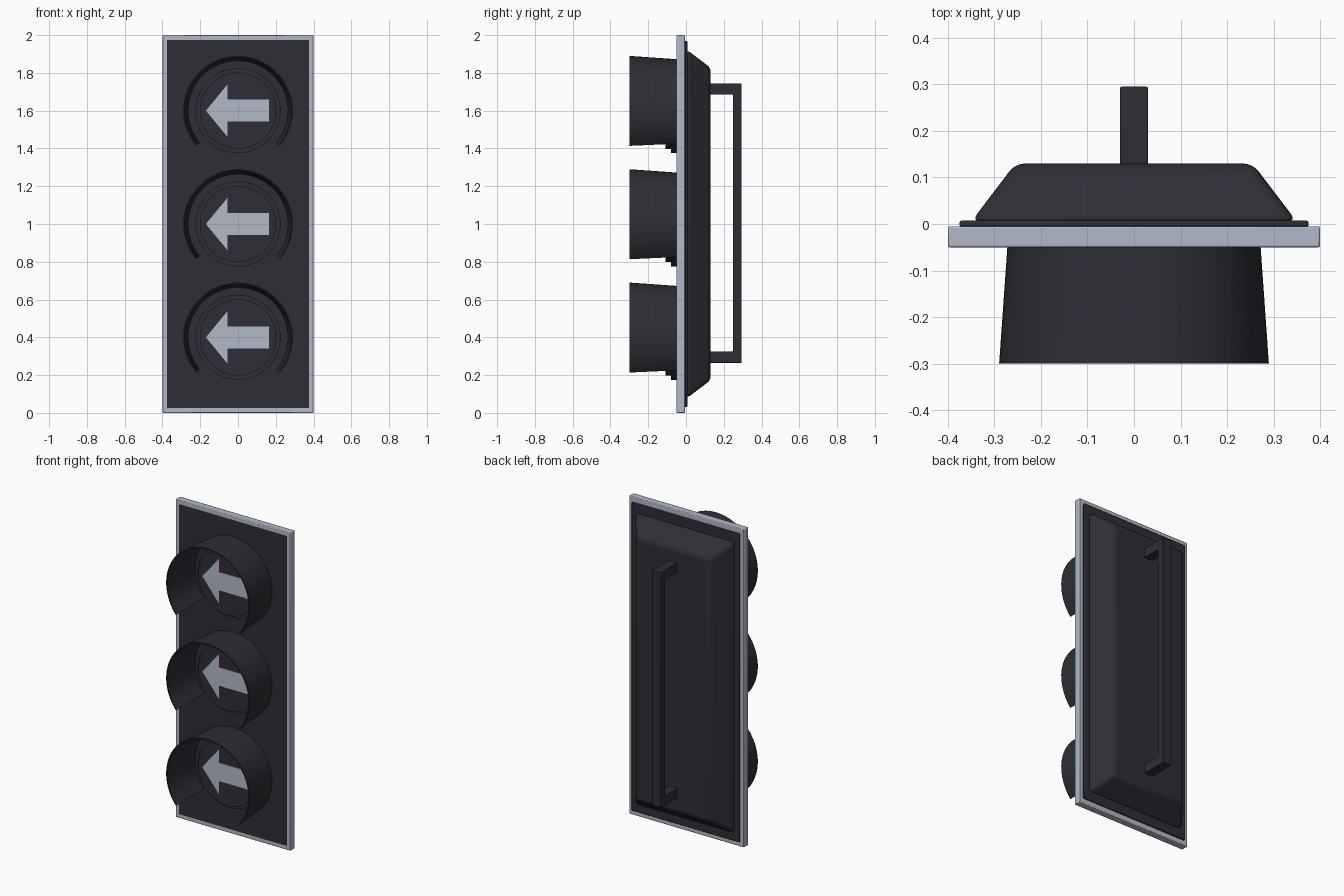
import bpy, bmesh, math
from mathutils import Vector

cube = bpy.data.objects.get("Cube")
if cube:
    bpy.data.objects.remove(cube, do_unlink=True)


def material(name, rgb):
    mat = bpy.data.materials.new(name)
    mat.use_nodes = True
    mat.diffuse_color = (*rgb, 1)
    mat.node_tree.nodes["Principled BSDF"].inputs["Base Color"].default_value = (*rgb, 1)
    return mat


DARK = material("charcoal plastic", (0.027, 0.027, 0.036))
LIGHT = material("pale grey", (0.45, 0.49, 0.57))


def finish(name, bm, *mats, bevel=0, segments=2, smooth=True):
    bmesh.ops.recalc_face_normals(bm, faces=bm.faces[:])
    mesh = bpy.data.meshes.new(name)
    bm.to_mesh(mesh)
    bm.free()
    obj = bpy.data.objects.new(name, mesh)
    bpy.context.collection.objects.link(obj)
    for mat in mats:
        mesh.materials.append(mat)
    if bevel:
        mod = obj.modifiers.new("Bevel", "BEVEL")
        mod.width, mod.segments, mod.limit_method = bevel, segments, "ANGLE"
        mod.angle_limit = math.radians(20)
    if smooth:
        bpy.ops.object.select_all(action="DESELECT")
        obj.select_set(True)
        bpy.context.view_layer.objects.active = obj
        bpy.ops.object.shade_smooth_by_angle(angle=math.radians(30))
    return obj


def prism(points, offset):
    """Extrude a closed polygon along an offset vector."""
    bm = bmesh.new()
    face = bm.faces.new([bm.verts.new(p) for p in points])
    new = bmesh.ops.extrude_face_region(bm, geom=[face])["geom"]
    bmesh.ops.translate(bm, vec=offset, verts=[v for v in new if isinstance(v, bmesh.types.BMVert)])
    return bm


def rectangle(half_x, half_z, y):
    return [(sx * half_x, y, 1 + sz * half_z) for sx, sz in ((-1, -1), (1, -1), (1, 1), (-1, 1))]


def ring_profile(name, profile, z, start, end, steps, closed):
    """Sweep (radius, y) points around the y axis at height z."""
    bm = bmesh.new()
    rows = []
    for i in range(steps + 1 - closed):
        a = math.radians(start + (end - start) * i / steps)
        rows.append([bm.verts.new((r * math.cos(a), y, z + r * math.sin(a))) for r, y in profile])
    pairs = list(zip(rows, rows[1:])) + ([(rows[-1], rows[0])] if closed else [])
    n = len(profile)
    for a, b in pairs:
        for j in range(n - closed):
            k = (j + 1) % n
            bm.faces.new((a[j], a[k], b[k], b[j]))
    # cap the front of a disc, or both ends of an open sweep
    if closed:
        bm.faces.new([row[-1] for row in rows])
    else:
        bm.faces.new(rows[0])
        bm.faces.new(rows[-1])
    return finish(name, bm, DARK)


# Front plate: pale border around a dark inset face
bm = prism(rectangle(0.4, 1.0, -0.05), Vector((0, 0.045, 0)))
bmesh.ops.recalc_face_normals(bm, faces=bm.faces[:])
front = min(bm.faces, key=lambda f: f.calc_center_median().y)
bmesh.ops.inset_individual(bm, faces=[front], thickness=0.035)
front.material_index = 1
finish("front_plate", bm, LIGHT, DARK, bevel=0.004)

# Back gasket
bm = prism(rectangle(0.375, 0.97, -0.006), Vector((0, 0.013, 0)))
finish("back_gasket", bm, DARK, bevel=0.004)

# Tapered rear housing
bm = bmesh.new()
base = [bm.verts.new(p) for p in rectangle(0.35, 0.922, 0.005)]
top = [bm.verts.new(p) for p in rectangle(0.255, 0.827, 0.13)]
bm.faces.new(base)
bm.faces.new(top)
for i in range(4):
    j = (i + 1) % 4
    bm.faces.new((base[i], base[j], top[j], top[i]))
finish("rear_housing", bm, DARK, bevel=0.02, segments=4)

# Rear handle, a squared C in side outline
outline = [(0.12, 0.265), (0.295, 0.265), (0.295, 1.745), (0.12, 1.745),
           (0.12, 1.685), (0.248, 1.685), (0.248, 0.325), (0.12, 0.325)]
bm = prism([(-0.03, y, z) for y, z in outline], Vector((0.06, 0, 0)))
finish("rear_handle", bm, DARK, bevel=0.003)

# Three signal units: stepped lens, open-bottomed visor and arrow
lens = [(0.225, -0.045), (0.225, -0.08), (0.202, -0.08), (0.202, -0.108)]
visor = [(0.272, -0.045), (0.29, -0.3), (0.283, -0.3), (0.264, -0.045)]
arrow = [(-0.17, 0), (-0.055, -0.14), (-0.055, -0.058), (0.165, -0.058),
         (0.165, 0.058), (-0.055, 0.058), (-0.055, 0.14)]
for label, z in (("top", 1.6), ("middle", 1.0), ("bottom", 0.4)):
    ring_profile(label + "_lens", lens, z, 0, 360, 64, True)
    ring_profile(label + "_visor", visor, z, -40, 220, 56, False)
    bm = prism([(x, -0.107, z + dz) for x, dz in arrow], Vector((0, -0.005, 0)))
    finish(label + "_arrow", bm, LIGHT, smooth=False)
